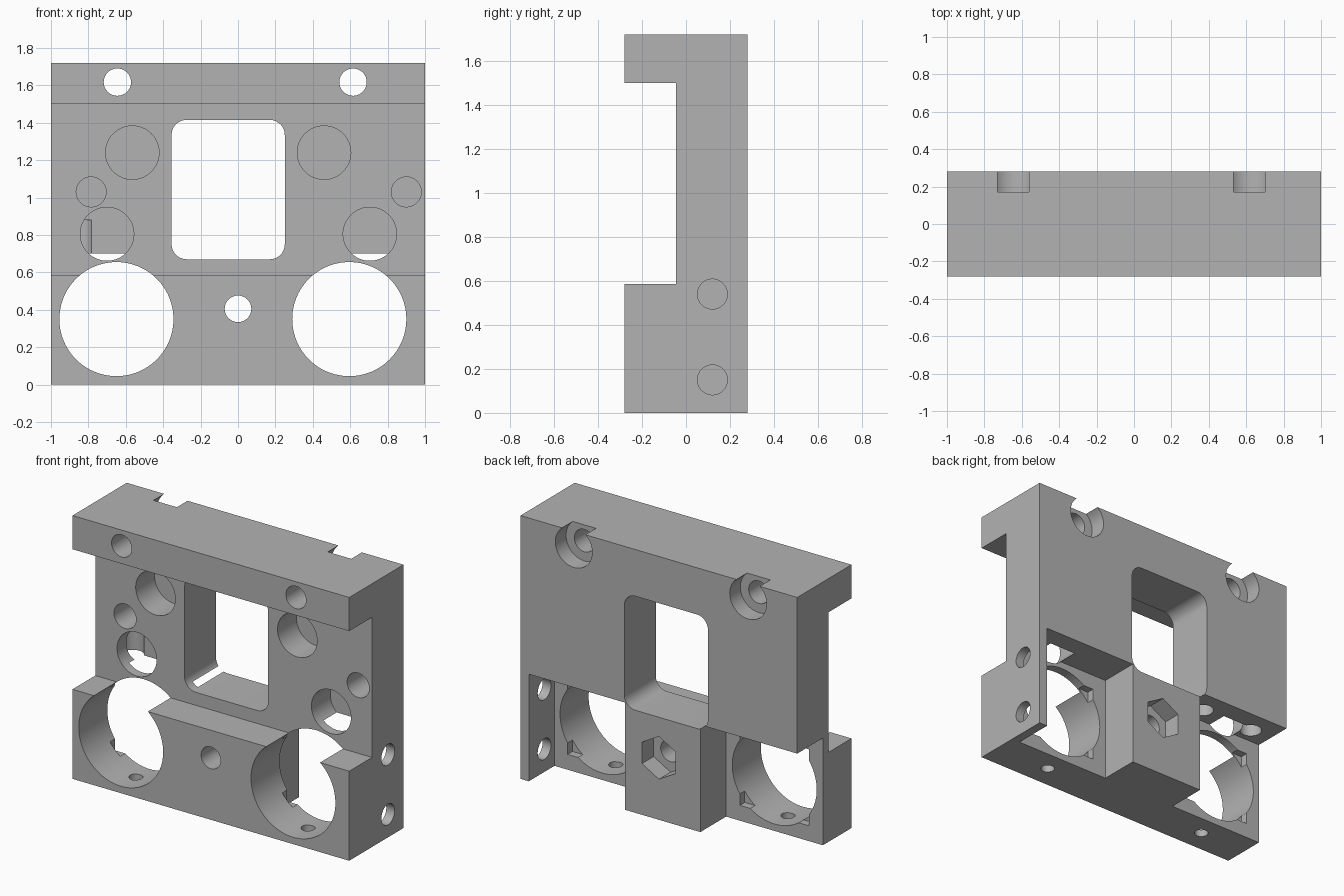
import bpy, math
from mathutils import Matrix, Vector

if "Cube" in bpy.data.objects:
    bpy.data.objects.remove(bpy.data.objects["Cube"], do_unlink=True)

grey = bpy.data.materials.new("plain_grey")
grey.use_nodes = True
tone = (0.45, 0.45, 0.45, 1)
grey.diffuse_color = tone
grey.node_tree.nodes["Principled BSDF"].inputs["Base Color"].default_value = tone

W, D, H = 1.0, 0.28, 1.72      # half width, half depth, height
PLATE = -0.045                 # recessed front surface
FLOOR = 0.015                  # floor of the rear pockets
OUT = 0.4                      # cutter overshoot


def prism(name, points, start, end, axis):
    """Extrude a closed 2D outline along an axis."""
    place = {"x": lambda a, b, c: (c, a, b),
             "y": lambda a, b, c: (a, c, b),
             "z": lambda a, b, c: (a, b, c)}[axis]
    n = len(points)
    verts = [place(a, b, c) for c in (start, end) for a, b in points]
    faces = [list(range(n))[::-1], list(range(n, 2 * n))]
    faces += [[i, (i + 1) % n, (i + 1) % n + n, i + n] for i in range(n)]
    mesh = bpy.data.meshes.new(name)
    mesh.from_pydata(verts, [], faces)
    if axis == "y":            # this mapping mirrors the winding
        mesh.flip_normals()
    obj = bpy.data.objects.new(name, mesh)
    bpy.context.collection.objects.link(obj)
    mesh.materials.append(grey)
    return obj


def ring(a, b, r, n=64, turn=0.0):
    return [(a + r * math.cos(turn + math.tau * i / n),
             b + r * math.sin(turn + math.tau * i / n)) for i in range(n)]


def rect(a0, a1, b0, b1):
    return [(a0, b0), (a1, b0), (a1, b1), (a0, b1)]


def round_rect(a0, a1, b0, b1, r, steps=10):
    corners = [(a1 - r, b1 - r), (a0 + r, b1 - r), (a0 + r, b0 + r), (a1 - r, b0 + r)]
    return [(a + r * math.cos(math.pi / 2 * (k + i / steps)),
             b + r * math.sin(math.pi / 2 * (k + i / steps)))
            for k, (a, b) in enumerate(corners) for i in range(steps + 1)]


# Main body: C-shaped side profile
body = prism("mounting_block", [(-D, 0), (D, 0), (D, H), (-D, H), (-D, 1.5),
                                (PLATE, 1.5), (PLATE, 0.585), (-D, 0.585)], -W, W, "x")
cutters = []


def cut(points, start, end, axis="y"):
    cutters.append(prism("cutter", points, start, end, axis))


# Rear pockets: one open at the side, one closed by a thin wall
cut(rect(-1.2, -0.30, -0.2, 0.70), FLOOR, OUT)
cut(rect(0.245, 0.94, -0.2, 0.70), FLOOR, OUT)

# Rounded window
cut(round_rect(-0.355, 0.25, 0.67, 1.415, 0.08), -OUT, OUT)

# Large bores with shallow square seats and set screw holes
for x in (-0.65, 0.595):
    cut(ring(x, 0.35, 0.305, 96), -OUT, 0.1)
    cut(rect(x - 0.25, x + 0.25, 0.1, 0.6), FLOOR - 0.05, 0.1)
    cut(ring(x, -0.125, 0.042, 32), -0.1, 0.2, "z")

# Blind holes in the recessed front
for x, z, r in ((-0.565, 1.24, 0.143), (0.46, 1.24, 0.143), (-0.70, 0.805, 0.143),
                (0.705, 0.805, 0.143), (-0.785, 1.03, 0.08), (0.90, 1.03, 0.08)):
    cut(ring(x, z, r), -0.2, 0.15)

# Top screw holes with rear counterbores breaking the top edge
for x in (-0.645, 0.615):
    cut(ring(x, 1.617, 0.073), -OUT, OUT)
    cut(ring(x, 1.617, 0.133), 0.17, OUT)

# Centre screw hole with a rear hexagonal nut trap
cut(ring(0, 0.405, 0.071), -OUT, OUT)
cut(ring(0, 0.405, 0.14, 6, math.pi / 2), 0.16, OUT)

# Paired holes through the side wall and in the open pocket's ceiling
for offset in (-0.195, 0.195):
    cut(ring(0.12, 0.345 + offset, 0.068), 0.9, 1.1, "x")
    cut(ring(-0.65 + offset, 0.12, 0.068), 0.6, 0.88, "z")

bpy.ops.object.select_all(action="DESELECT")
body.select_set(True)
bpy.context.view_layer.objects.active = body
for cutter in cutters:
    cutter.hide_render = True
    mod = body.modifiers.new("cut", "BOOLEAN")
    mod.operation = "DIFFERENCE"
    mod.solver = "EXACT"
    mod.object = cutter
    bpy.ops.object.modifier_apply(modifier=mod.name)
for cutter in cutters:
    bpy.data.objects.remove(cutter, do_unlink=True)

bpy.ops.object.shade_smooth_by_angle(angle=math.radians(30))
